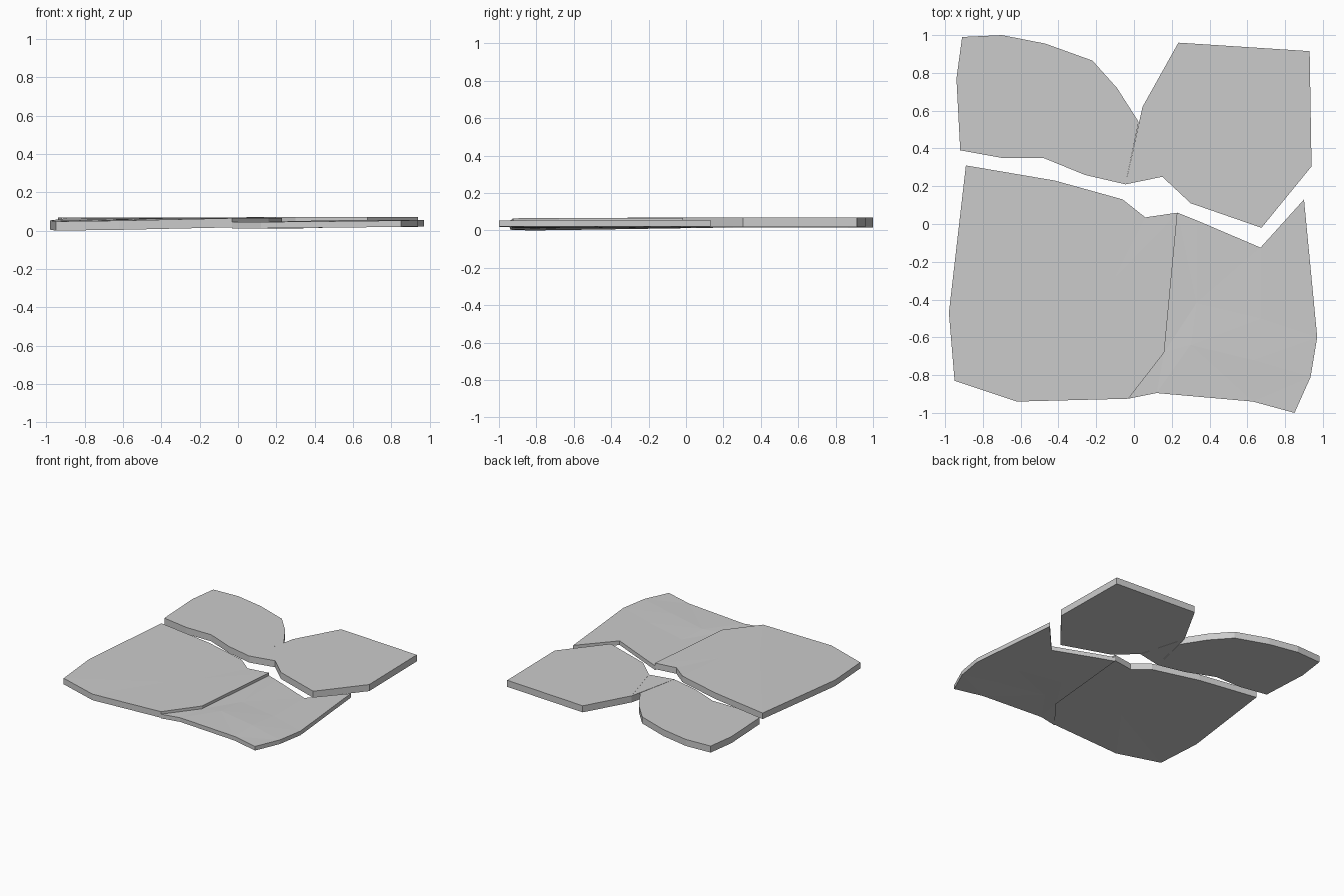
import bpy, bmesh
from mathutils import Vector
from mathutils.geometry import delaunay_2d_cdt

if "Cube" in bpy.data.objects:
    bpy.data.objects.remove(bpy.data.objects["Cube"])


def slab(name, outline, thick, inner=(), creases=(), flip=False):
    """Thin slab: top surface through (x, y, z) points, walled down by thick."""
    pts = list(outline) + list(inner)
    n = len(outline)
    rim = [(i, (i + 1) % n) for i in range(n)]
    co, _, faces, orig, _, _ = delaunay_2d_cdt(
        [Vector(p[:2]) for p in pts], rim + list(creases), [], 1, 1e-5)
    bm = bmesh.new()
    z = [pts[o[0]][2] for o in orig]
    top = [bm.verts.new((c.x, c.y, h)) for c, h in zip(co, z)]
    low = [bm.verts.new((c.x, c.y, h - thick)) for c, h in zip(co, z)]
    for f in faces:
        bm.faces.new([top[i] for i in f])
        bm.faces.new([low[i] for i in reversed(f)])
    back = {o[0]: k for k, o in enumerate(orig)}
    for a, b in rim:
        a, b = back[a], back[b]
        bm.faces.new((top[a], top[b], low[b], low[a]))
    bmesh.ops.recalc_face_normals(bm, faces=bm.faces)
    if flip:
        bmesh.ops.reverse_faces(bm, faces=bm.faces)
    me = bpy.data.meshes.new(name)
    bm.to_mesh(me)
    bm.free()
    ob = bpy.data.objects.new(name, me)
    bpy.context.collection.objects.link(ob)
    return ob


def level(points, z):
    return [(x, y, z) for x, y in points]


# Flat back stones
slab("back_left_stone", level([
    (-.91, .99), (-.94, .77), (-.92, .39), (-.70, .35), (-.48, .35),
    (-.26, .26), (-.045, .21), (.025, .54), (-.09, .72), (-.22, .865),
    (-.47, .955), (-.70, 1.0)], .068), .052)
slab("back_right_stone", level([
    (.045, .62), (.15, .25), (.30, .11), (.675, -.02), (.94, .305),
    (.93, .915), (.235, .96)], .07), .052)

# Inward-facing wedge joining the two back stones
slab("joining_wedge", level([(.045, .62), (-.045, .21), (.15, .25)], .069),
     .052, flip=True)

# Front left stone, sloping down at its outer corner
slab("front_left_stone", [
    (-.89, .31, .065), (-.98, -.47, .053), (-.95, -.83, .048),
    (-.62, -.94, .052), (-.03, -.925, .065), (.16, -.68, .067),
    (.23, .06, .067), (.06, .035, .066), (-.06, .13, .068), (-.42, .23, .068)],
    .048, inner=[(-.30, -.50, .066), (-.10, -.28, .068)],
    creases=[(10, 0), (10, 2), (10, 4), (11, 7)])

# Front right stone, slightly dished beside its neighbour
slab("front_right_stone", [
    (.23, .06, .045), (.16, -.68, .045), (-.03, -.925, .045),
    (.12, -.895, .045), (.63, -.94, .05), (.85, -1.0, .053),
    (.935, -.81, .055), (.97, -.60, .055), (.90, .13, .055),
    (.67, -.125, .055), (.33, .02, .048)],
    .033, inner=[(.33, -.42, .045), (.67, -.50, .054),
                 (.30, -.64, .05), (.63, -.72, .056)],
    creases=[(10, 11), (11, 12), (12, 9), (11, 13), (13, 14),
             (14, 12), (14, 4)])
